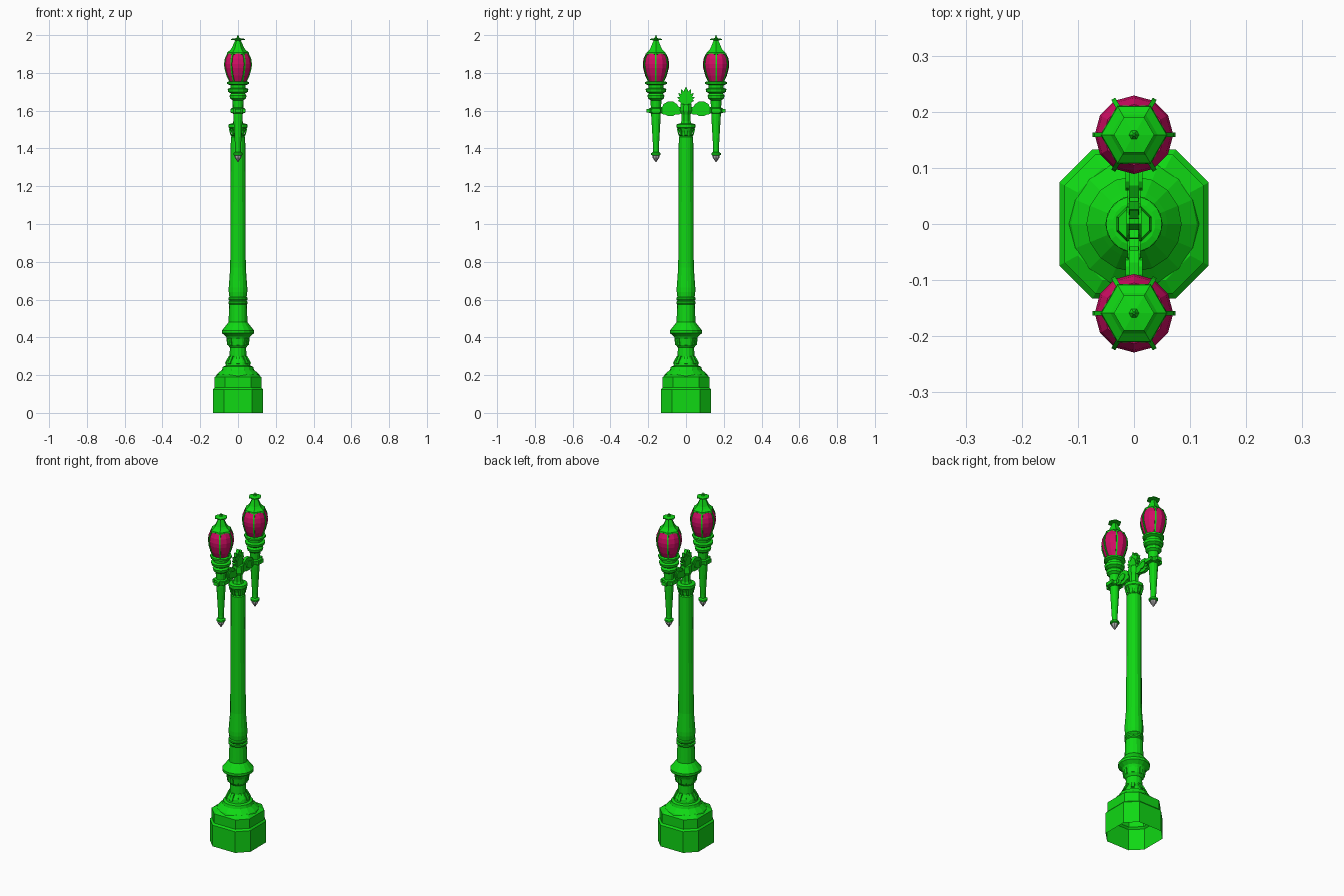
import bpy, bmesh, math
from math import sin, cos, pi
from mathutils import Matrix

cube = bpy.data.objects.get("Cube")
if cube:
    bpy.data.objects.remove(cube)


def material(name, rgb):
    m = bpy.data.materials.new(name)
    m.use_nodes = True
    m.diffuse_color = (*rgb, 1)
    m.node_tree.nodes["Principled BSDF"].inputs["Base Color"].default_value = (*rgb, 1)
    return m


GREEN = material("green_paint", (0.005, 0.69, 0.007))
PINK = material("pink_glass", (0.64, 0.004, 0.13))
GREY = material("grey_metal", (0.4, 0.4, 0.4))


def finish(name, bm, mat):
    bmesh.ops.recalc_face_normals(bm, faces=bm.faces)
    me = bpy.data.meshes.new(name)
    bm.to_mesh(me)
    bm.free()
    me.materials.append(mat)
    ob = bpy.data.objects.new(name, me)
    bpy.context.collection.objects.link(ob)
    return ob


def loft(name, rings, mat, bottom=True, top=True):
    """Skin a stack of equally sized point rings."""
    bm = bmesh.new()
    loops = [[bm.verts.new(p) for p in ring] for ring in rings]
    n = len(loops[0])
    for a, b in zip(loops, loops[1:]):
        for i in range(n):
            j = (i + 1) % n
            bm.faces.new((a[i], a[j], b[j], b[i]))
    if bottom:
        bm.faces.new(loops[0])
    if top:
        bm.faces.new(loops[-1])
    return finish(name, bm, mat)


def lathe(name, profile, sides, mat, y=0, phase=0.0, bottom=True):
    rings = [[(r * cos(2 * pi * i / sides + phase), y + r * sin(2 * pi * i / sides + phase), z)
              for i in range(sides)] for r, z in profile]
    return loft(name, rings, mat, bottom)


def plate(name, outline, thick, mat, matrix=None):
    """Extrude a (y, z) outline along x."""
    bm = bmesh.new()
    f = bm.faces.new([bm.verts.new((-thick / 2, y, z)) for y, z in outline])
    ext = bmesh.ops.extrude_face_region(bm, geom=[f])["geom"]
    bmesh.ops.translate(bm, vec=(thick, 0, 0),
                        verts=[v for v in ext if isinstance(v, bmesh.types.BMVert)])
    if matrix:
        bm.transform(matrix)
    return finish(name, bm, mat)


def box(name, size, loc, mat):
    bm = bmesh.new()
    bmesh.ops.create_cube(bm, size=1)
    bm.transform(Matrix.Translation(loc) @ Matrix.Diagonal((*size, 1)))
    return finish(name, bm, mat)


# Octagonal pedestal, open underneath
def octagon(a, b, z):
    return [(a, -b, z), (a, b, z), (b, a, z), (-b, a, z),
            (-a, b, z), (-a, -b, z), (-b, -a, z), (b, -a, z)]


loft("pedestal", [octagon(.133, .074, 0), octagon(.133, .074, .125), octagon(.124, .069, .135),
                  octagon(.124, .069, .19), octagon(.1, .056, .205)], GREEN, bottom=False)

# Turned plinth and column
lathe("plinth", [(.118, .19), (.112, .205), (.085, .228), (.08, .245), (.066, .25), (.062, .27),
                 (.045, .295), (.043, .345), (.054, .36), (.058, .39), (.064, .405), (.085, .422),
                 (.085, .436), (.06, .468), (.05, .48), (.047, .575), (.051, .58), (.051, .588),
                 (.045, .592), (.051, .6), (.051, .608), (.046, .614)],
      16, GREEN, bottom=False)
lathe("shaft", [(.046, .61), (.05, .64), (.05, .665), (.042, .77), (.039, 1.46), (.034, 1.465),
                (.036, 1.485), (.044, 1.505), (.05, 1.51), (.05, 1.528), (.038, 1.532)],
      16, GREEN, phase=pi / 16)

# Raised leaves around the waist and the capital
for k in range(8):
    turn = Matrix.Rotation(k * pi / 4, 4, 'Z')
    plate("waist_leaf", [(.04, .35), (.057, .36), (.062, .395), (.054, .4)], .016, GREEN, turn)
    plate("foot_leaf", [(.043, .3), (.05, .3), (.07, .262), (.06, .258)], .018, GREEN, turn)
    plate("capital_leaf", [(.034, 1.465), (.04, 1.47), (.049, 1.505), (.04, 1.505)], .014, GREEN, turn)

# Centre block carrying the crossarm
lathe("centre_post", [(.032, 1.53), (.026, 1.545), (.026, 1.58), (.034, 1.6), (.03, 1.635)],
      8, GREEN, phase=pi / 8)
box("crossarm", (.02, .28, .026), (0, 0, 1.607), GREEN)

# Leafy crest: a fan of pointed leaves
leaf = [(0, 0), (.009, .028), (.008, .05), (0, .066), (-.008, .05), (-.009, .028)]
for k in range(-4, 5):
    s = 1.2 - .13 * abs(k)
    plate("crest_leaf", [(y * s, z * s) for y, z in leaf], .018 - .002 * (k % 2), GREEN,
          Matrix.Translation((0, 0, 1.648)) @ Matrix.Rotation(k * .36, 4, 'X'))
plate("crest_core", [(.022, 1.62), (.03, 1.645), (.02, 1.675), (0, 1.695),
                     (-.02, 1.675), (-.03, 1.645), (-.022, 1.62)], .026, GREEN)


def scroll(name, y, z, r, thick):
    plate(name, [(y + r * 1.15 * cos(i * pi / 5), z + r * sin(i * pi / 5))
                 for i in range(10)], thick, GREEN)


for side, label in ((-1, "front"), (1, "back")):
    y = side * .159
    # Scrolls along the arm
    scroll(label + "_large_scroll", side * .083, 1.61, .04, .018)
    scroll(label + "_scroll_boss", side * .083, 1.61, .02, .03)
    scroll(label + "_small_scroll", side * .112, 1.6, .022, .022)
    scroll(label + "_inner_scroll", side * .045, 1.6, .022, .024)

    # Tapered stem, bracket collar and lantern cup
    lathe(label + "_stem", [(.008, 1.345), (.017, 1.362), (.025, 1.366), (.025, 1.375), (.015, 1.382),
                            (.015, 1.4), (.025, 1.57), (.025, 1.585), (.036, 1.588), (.036, 1.612),
                            (.027, 1.616), (.029, 1.655), (.042, 1.665), (.045, 1.68), (.036, 1.69),
                            (.052, 1.7), (.055, 1.715), (.04, 1.72), (.041, 1.735), (.058, 1.742),
                            (.058, 1.752), (.04, 1.756)], 12, GREEN, y)
    box(label + "_collar", (.078, .05, .02), (0, y, 1.6), GREEN)
    box(label + "_collar_end", (.03, .1, .02), (0, y, 1.6), GREEN)
    lathe(label + "_tip", [(.018, 1.362), (.018, 1.352), (.002, 1.328)], 8, GREY, y)

    # Glass globe with six ribs
    globe = [(.042, 1.752), (.057, 1.785), (.068, 1.825), (.07, 1.848), (.066, 1.875), (.054, 1.902)]
    lathe(label + "_globe", globe, 12, PINK, y)
    band = [(r - .006, z) for r, z in globe] + [(r + .004, z) for r, z in reversed(globe)]
    for k in range(6):
        plate(label + "_rib", band, .008, GREEN, Matrix.Translation((0, y, 0))
              @ Matrix.Rotation(k * pi / 3 - pi / 2, 4, 'Z'))

    # Hexagonal roof and finial
    lathe(label + "_roof", [(.05, 1.896), (.06, 1.899), (.058, 1.908), (.042, 1.92), (.034, 1.93),
                            (.018, 1.965), (.014, 1.972), (.036, 1.975), (.036, 1.98),
                            (.009, 1.984), (.005, 1.991), (.002, 2.0)], 6, GREEN, y)
